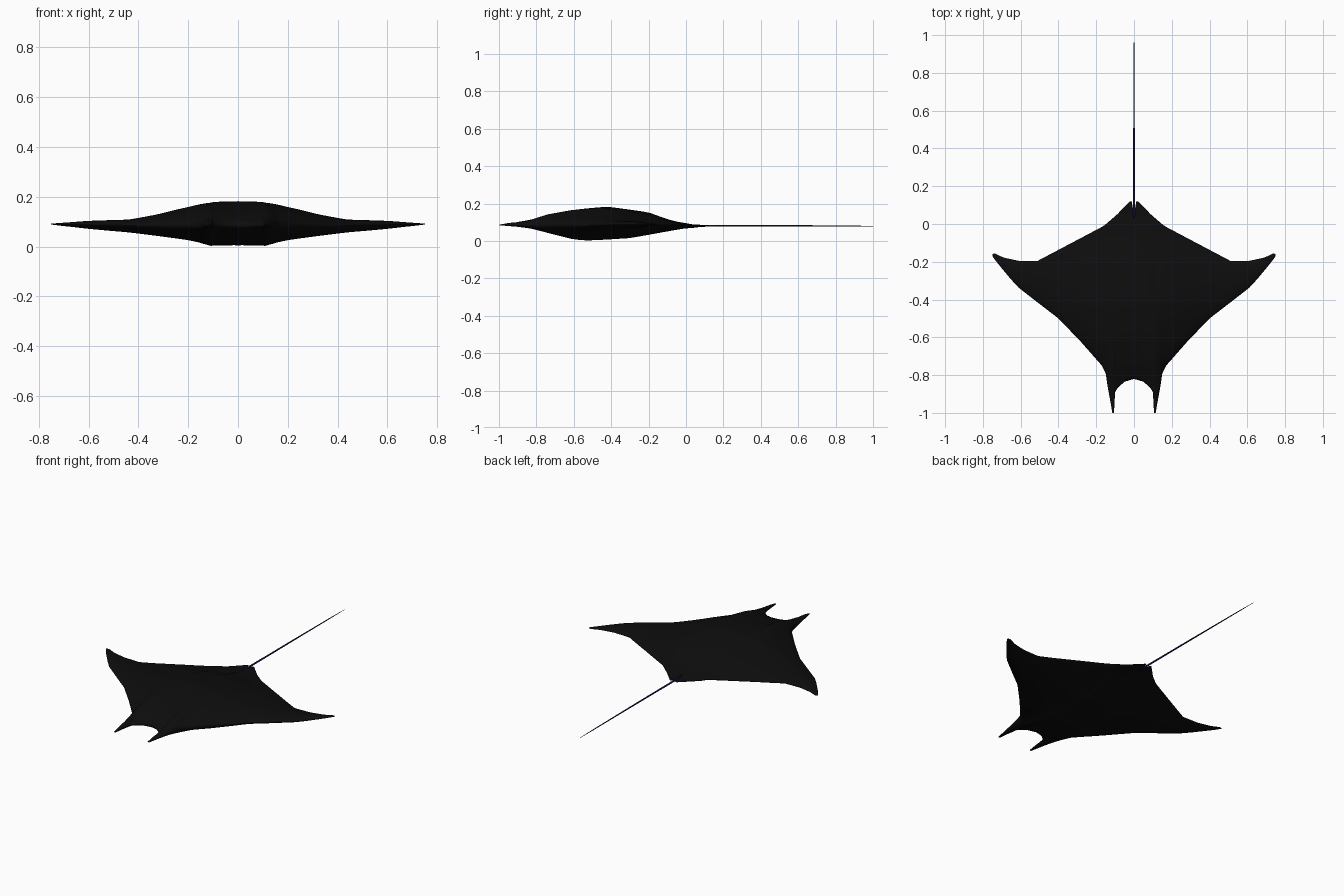
import bpy, bmesh, math

if "Cube" in bpy.data.objects:
    bpy.data.objects.remove(bpy.data.objects["Cube"])


def lerp(table, t):
    """Piecewise linear lookup in a list of (position, value)."""
    if t <= table[0][0]:
        return table[0][1]
    for (a, va), (b, vb) in zip(table, table[1:]):
        if t <= b:
            return va + (vb - va) * (t - a) / (b - a)
    return table[-1][1]


def material(name, rgb):
    m = bpy.data.materials.new(name)
    m.diffuse_color = (*rgb, 1)
    m.use_nodes = True
    m.node_tree.nodes["Principled BSDF"].inputs["Base Color"].default_value = m.diffuse_color
    return m


def finish(name, bm, mat):
    bmesh.ops.recalc_face_normals(bm, faces=bm.faces)
    me = bpy.data.meshes.new(name)
    bm.to_mesh(me)
    bm.free()
    ob = bpy.data.objects.new(name, me)
    bpy.context.collection.objects.link(ob)
    me.materials.append(mat)
    for p in me.polygons:
        p.use_smooth = True
    return ob


# Plan outline: leading edge with head lobe, and trailing edge
FRONT = [(0, -.82), (.05, -.835), (.087, -.868), (.1, -.89), (.106, -1), (.115, -1),
         (.125, -.94), (.138, -.87), (.15, -.79), (.17, -.75), (.28, -.625), (.4, -.5),
         (.53, -.4), (.62, -.33), (.7, -.235), (.74, -.185), (.75, -.168)]
BACK = [(0, .05), (.012, .12), (.022, .12), (.09, .05), (.16, -.01), (.33, -.1),
        (.51, -.195), (.61, -.195), (.69, -.178), (.735, -.157), (.75, -.158)]
# Height above and depth below the mid plane, along the body
TOP = [(-1, .008), (-.95, .021), (-.85, .027), (-.82, .04), (-.75, .065), (-.6, .088),
       (-.42, .098), (-.2, .07), (-.05, .018), (.05, .006), (.12, .002)]
BOTTOM = [(-1, .005), (-.85, .019), (-.75, .045), (-.6, .08), (-.53, .084),
          (-.3, .07), (-.05, .03), (.12, .003)]
# Falloff of thickness across the span
TOP_SPAN = [(0, 1), (.08, .98), (.13, .92), (.2, .77), (.33, .47), (.44, .27), (.6, .2), (.75, .04)]
BOTTOM_SPAN = [(0, 1), (.1, 1), (.2, .77), (.45, .38), (.6, .25), (.72, .1), (.75, .03)]
MID = .085
N = 36

# Body: ribs lofted from the centre to the wing tip, then mirrored
stations = sorted({0, .012, .022, .05, .07, .087, .095, .1, .106, .11, .115, .125, .138, .15, .17,
                   .2, .24, .28, .33, .4, .44, .48, .51, .53, .57, .61, .65, .69, .715, .735, .745, .75})
bm = bmesh.new()
ribs = []
for x in stations:
    y0, y1 = lerp(FRONT, x), lerp(BACK, x)
    power = lerp([(0, .25), (.15, .35), (.4, .6)], x)
    mid = MID + .005 * max(0, x - .45) / .3
    upper, lower = [], []
    for i in range(N + 1):
        v = (1 - math.cos(math.pi * i / N)) / 2
        y = y0 + (y1 - y0) * v
        edge = max(0, math.sin(math.pi * v)) ** power if 0 < i < N else 0
        zc = mid - (.004 if y > .02 else 0)
        upper.append((x, y, zc + lerp(TOP, y) * lerp(TOP_SPAN, x) * edge))
        lower.append((x, y, zc - lerp(BOTTOM, y) * lerp(BOTTOM_SPAN, x) * edge))
    ribs.append([bm.verts.new(p) for p in upper + lower[-2:0:-1]])
for a, b in zip(ribs, ribs[1:]):
    for i in range(2 * N):
        j = (i + 1) % (2 * N)
        bm.faces.new((a[i], a[j], b[j], b[i]))
bm.faces.new(ribs[-1])
body = finish("ray_body", bm, material("black_skin", (.004, .004, .004)))
# Outward orientation for the open half shell
me = body.data
if max(me.polygons, key=lambda p: p.center.z).normal.z < 0:
    me.flip_normals()
mirror = body.modifiers.new("mirror", 'MIRROR')
mirror.use_clip = True

# Tail: thin tapering whip
bm = bmesh.new()
SIDES = 8
rings = []
for y, r, z in [(.03, .006, .081), (.12, .005, .081), (.5, .004, .081), (.87, .0025, .080), (1, .0008, .079)]:
    rings.append([bm.verts.new((r * math.cos(2 * math.pi * k / SIDES), y,
                                z + r * math.sin(2 * math.pi * k / SIDES))) for k in range(SIDES)])
for a, b in zip(rings, rings[1:]):
    for k in range(SIDES):
        j = (k + 1) % SIDES
        bm.faces.new((a[k], a[j], b[j], b[k]))
bm.faces.new(rings[0])
bm.faces.new(rings[-1])
finish("tail", bm, material("dark_navy", (.01, .008, .08)))
